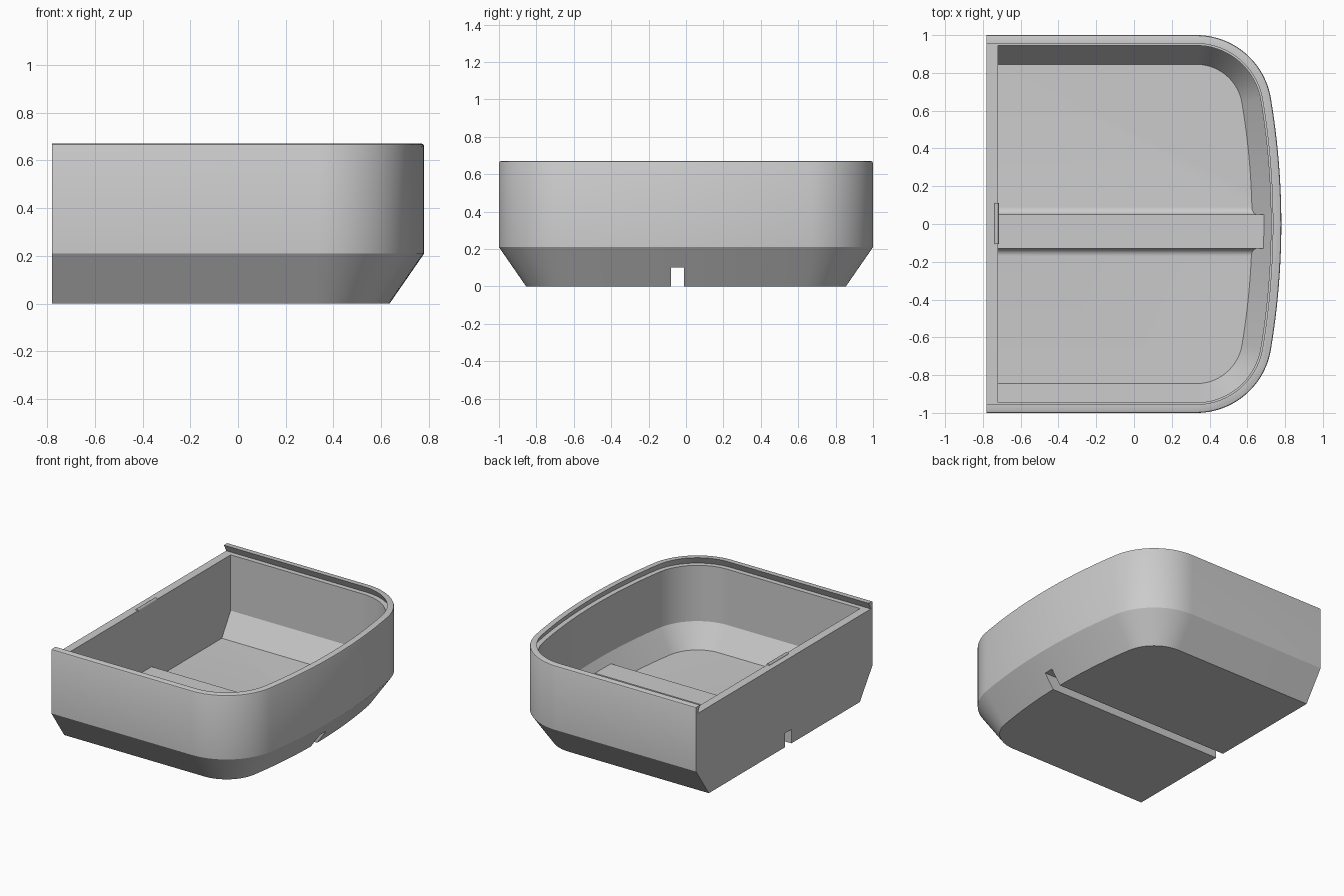
import bpy, bmesh, math

cube = bpy.data.objects.get("Cube")
if cube:
    bpy.data.objects.remove(cube, do_unlink=True)

grey = bpy.data.materials.new("plain grey")
grey.use_nodes = True
grey.diffuse_color = (0.6, 0.6, 0.6, 1)
grey.node_tree.nodes["Principled BSDF"].inputs["Base Color"].default_value = (0.6, 0.6, 0.6, 1)

BACK, FRONT = -0.78, 0.78
CORNER_R, CORNER_X, BOW_R = 0.4, 0.33, 4.025


def outline(inset, back):
    """D-shaped plan: flat back, straight sides, round corners, bowed front."""
    r, big = CORNER_R - inset, BOW_R - inset
    cy = 1 - CORNER_R
    join = math.asin(cy / (BOW_R - CORNER_R))
    half = []
    for i in range(13):
        a = join * i / 12
        half.append((FRONT - BOW_R + big * math.cos(a), big * math.sin(a)))
    for i in range(1, 25):
        a = join + (math.pi / 2 - join) * i / 24
        half.append((CORNER_X + r * math.cos(a), cy + r * math.sin(a)))
    half.append((back, 1 - inset))
    return [(x, -y) for x, y in reversed(half[1:])] + half


def loft(name, rings):
    """Closed solid through a stack of equal-length point rings."""
    bm = bmesh.new()
    loops = [[bm.verts.new(p) for p in ring] for ring in rings]
    n = len(loops[0])
    for low, high in zip(loops, loops[1:]):
        for i in range(n):
            j = (i + 1) % n
            bm.faces.new((low[i], low[j], high[j], high[i]))
    bm.faces.new(loops[0][::-1])
    bm.faces.new(loops[-1])
    bmesh.ops.recalc_face_normals(bm, faces=bm.faces)
    mesh = bpy.data.meshes.new(name)
    bm.to_mesh(mesh)
    bm.free()
    mesh.materials.append(grey)
    obj = bpy.data.objects.new(name, mesh)
    bpy.context.collection.objects.link(obj)
    return obj


def tub(name, levels, back):
    return loft(name, [[(x, y, z) for x, y in outline(inset, back)] for inset, z in levels])


def combine(target, tool, operation):
    mod = target.modifiers.new("cut", 'BOOLEAN')
    mod.operation, mod.solver, mod.object = operation, 'EXACT', tool
    bpy.context.view_layer.objects.active = target
    bpy.ops.object.modifier_apply(modifier=mod.name)
    bpy.data.objects.remove(tool, do_unlink=True)


# Outer body with sloped lower sides and a softened rim
body = tub("tray_body", [(0.145, 0), (0, 0.21), (0, 0.66), (0.003, 0.667), (0.01, 0.67)], BACK)

# Hollow inside
combine(body, tub("cavity", [(0.155, 0.06), (0.055, 0.22), (0.055, 0.65)], -0.72), 'DIFFERENCE')

# Undercut lid rail, open at the back
combine(body, tub("lid_rail", [(0.02, 0.62), (0.045, 0.67), (0.045, 0.7)], -0.9), 'DIFFERENCE')

# Ridge along the floor with filleted feet, its end following the front slope
MID, FOOT = -0.04, 0.04
side = [(0.09 + FOOT, 0.03)]
for i in range(9):
    a = math.pi / 2 * i / 8
    side.append((0.09 + FOOT - FOOT * math.sin(a), 0.1 - FOOT * math.cos(a)))
side.append((0.09, 0.16))
profile = [(MID + w, z) for w, z in side] + [(MID - w, z) for w, z in reversed(side)]
ridge = loft("floor_ridge", [
    [(-0.75, y, z) for y, z in profile],
    [(0.65 + 0.7 * (z - 0.06), y, z) for y, z in profile]])
combine(body, ridge, 'UNION')

# Slot through the underside
slot = [(-0.08, -0.1), (-0.01, -0.1), (-0.01, 0.1), (-0.08, 0.1)]
combine(body, loft("slot", [[(x, y, z) for y, z in slot] for x in (-1, 1)]), 'DIFFERENCE')

# Low rounded catch on the back wall
arc = [(math.cos(math.pi * i / 10), math.sin(math.pi * i / 10)) for i in range(11)]
catch = loft("lid_catch", [
    [(-0.728 + 0.012 * c, y, 0.615 + 0.017 * s) for c, s in arc] for y in (-0.105, 0.11)])

for obj in (body, catch):
    bpy.ops.object.select_all(action='DESELECT')
    obj.select_set(True)
    bpy.context.view_layer.objects.active = obj
    bpy.ops.object.shade_smooth_by_angle(angle=math.radians(25))
